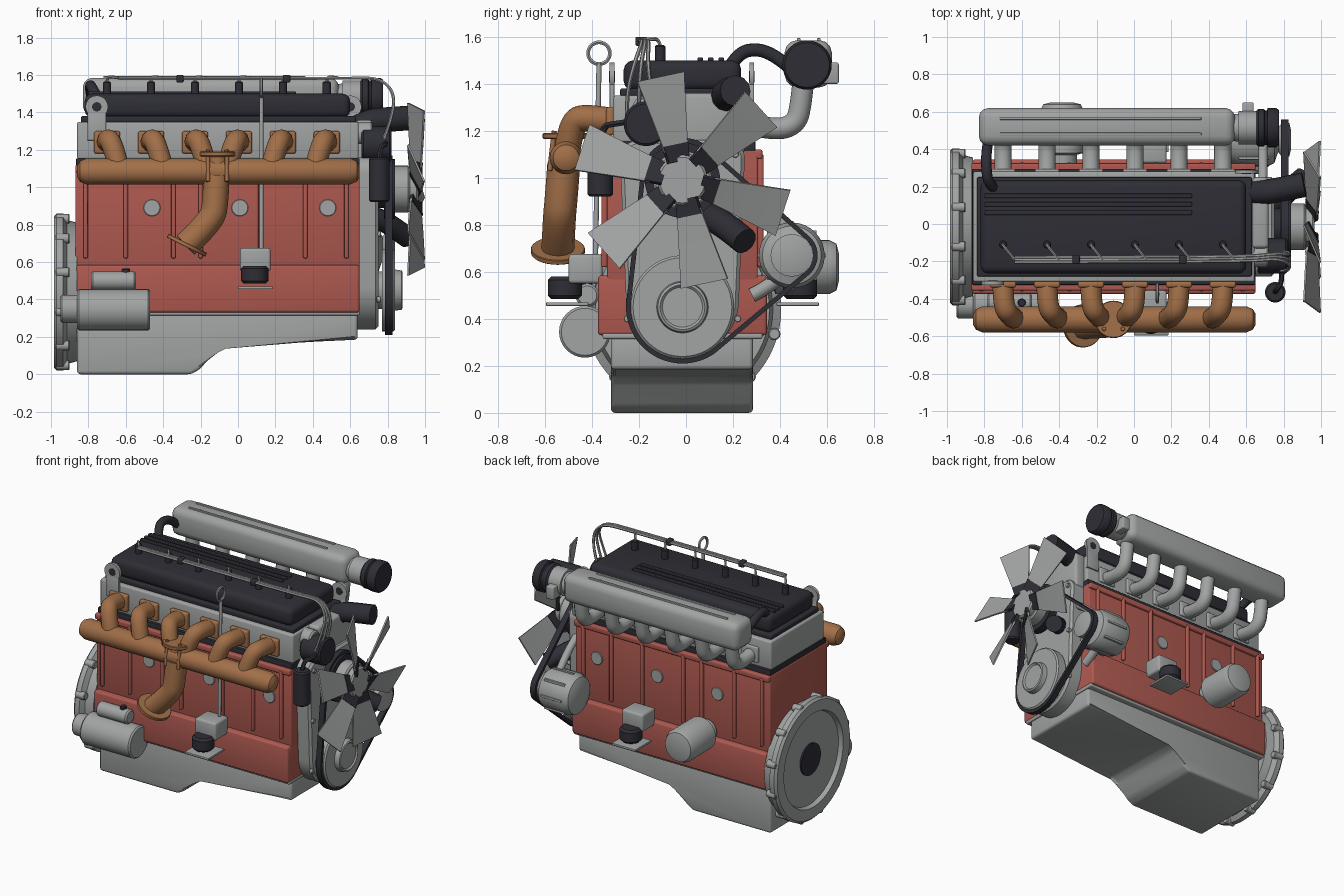
import bpy, bmesh, math
from mathutils import Vector as V

cube = bpy.data.objects.get("Cube")
if cube:
    bpy.data.objects.remove(cube, do_unlink=True)


def material(name, rgb):
    m = bpy.data.materials.new(name)
    m.use_nodes = True
    m.diffuse_color = (*rgb, 1)
    m.node_tree.nodes["Principled BSDF"].inputs["Base Color"].default_value = (*rgb, 1)
    return m


GREY = material("cast_grey", (.36, .37, .37))
RED = material("block_red", (.42, .1, .08))
BROWN = material("rusty_brown", (.36, .16, .065))
DARK = material("dark_rubber", (.027, .027, .036))
parts = []
CY = -.015          # centre line of the block
PORTS = [-.7 + .235 * i for i in range(6)]


def finish(name, bm, mat):
    bmesh.ops.recalc_face_normals(bm, faces=bm.faces)
    me = bpy.data.meshes.new(name)
    bm.to_mesh(me)
    bm.free()
    me.materials.append(mat)
    ob = bpy.data.objects.new(name, me)
    bpy.context.collection.objects.link(ob)
    parts.append(ob)
    return ob


def loft(name, rings, mat, loop=False, bevel=0):
    """Skin between closed rings of points; caps both ends unless looped."""
    bm = bmesh.new()
    rows = [[bm.verts.new(p) for p in ring] for ring in rings]
    n = len(rows[0])
    pairs = list(zip(rows, rows[1:])) + ([(rows[-1], rows[0])] if loop else [])
    for a, b in pairs:
        for i in range(n):
            j = (i + 1) % n
            bm.faces.new((a[i], a[j], b[j], b[i]))
    if not loop:
        bm.faces.new(rows[0])
        bm.faces.new(rows[-1])
    if bevel:
        bmesh.ops.bevel(bm, geom=bm.edges[:], offset=bevel, segments=3, profile=.5, affect='EDGES')
    return finish(name, bm, mat)


def box(name, lo, hi, mat, bevel=.008):
    ring = lambda z: [(lo[0], lo[1], z), (hi[0], lo[1], z), (hi[0], hi[1], z), (lo[0], hi[1], z)]
    return loft(name, [ring(lo[2]), ring(hi[2])], mat, bevel=bevel)


def lathe(name, start, axis, profile, mat, n=32):
    """Turn (distance, radius) pairs about an axis."""
    q = V(axis).to_track_quat('Z', 'Y')
    angles = [math.tau * i / n for i in range(n)]
    rings = [[V(start) + q @ V((r * math.cos(a), r * math.sin(a), t)) for a in angles]
             for t, r in profile]
    return loft(name, rings, mat)


def cyl(name, a, b, r, mat, chamfer=.01, n=32):
    d = V(b) - V(a)
    L, c = d.length, chamfer
    return lathe(name, a, d, [(0, r - c), (c, r), (L - c, r), (L, r - c)], mat, n)


def tube(name, pts, r, mat, closed=False):
    cu = bpy.data.curves.new(name, 'CURVE')
    cu.dimensions = '3D'
    cu.bevel_depth, cu.bevel_resolution, cu.use_fill_caps = r, 4 if r > .02 else 1, True
    s = cu.splines.new('NURBS')
    s.points.add(len(pts) - 1)
    for p, co in zip(s.points, pts):
        p.co = (*co, 1)
    s.order_u, s.resolution_u = 3, 8
    s.use_endpoint_u, s.use_cyclic_u = not closed, closed
    cu.materials.append(mat)
    ob = bpy.data.objects.new(name, cu)
    bpy.context.collection.objects.link(ob)
    parts.append(ob)


def wrap(circles, x, grow=0, n=72):
    """Outline around several (y, z, radius) circles, at a given x."""
    out = []
    for i in range(n):
        c, s = math.cos(math.tau * i / n), math.sin(math.tau * i / n)
        y, z, r = max(circles, key=lambda k: k[0] * c + k[1] * s + k[2])
        out.append((x, y + (r + grow) * c, z + (r + grow) * s))
    return out


# Block, skirt, ribs and core plugs
box("block", (-.87, CY - .32, .56), (.65, CY + .32, 1.12), RED)
box("block_skirt", (-.865, CY - .36, .33), (.65, CY + .36, .585), RED, .015)
for side in (-1, 1):
    y = CY + side * .32
    for x in (-.815, -.6, -.345, -.2, .12, .36, .58):
        box("block_rib", (x - .012, min(y, y + side * .025), .62), (x + .012, max(y, y + side * .025), 1.1), RED)
    box("block_top_rail", (-.87, y - .02, 1.08), (.65, y + .02, 1.12), RED)
    for x in (-.46, .01, .48):
        cyl("core_plug", (x, y - side * .02, .89), (x, y + side * .008, .89), .045, GREY, .003)

# Oil pan with a deep rear sump
pan = [(-.86, .33), (.64, .33), (.64, .185), (-.07, .155), (-.12, .13), (-.2, .03), (-.25, 0), (-.86, 0)]
loft("oil_pan", [[(x, y, z) for x, z in pan] for y in (CY - .305, CY + .3)], GREY, bevel=.018)
box("pan_rail", (-.865, CY - .34, .315), (.65, CY + .34, .34), GREY)

# Cylinder head and valve cover
box("head_gasket", (-.865, CY - .31, 1.11), (.65, CY + .31, 1.155), DARK, .004)
box("cylinder_head", (-.86, CY - .295, 1.15), (.645, CY + .295, 1.35), GREY, .012)
box("valve_cover_flange", (-.84, CY - .265, 1.345), (.63, CY + .265, 1.38), DARK)
box("valve_cover", (-.82, CY - .25, 1.37), (.6, CY + .25, 1.5), DARK, .04)
for y in (.06, .105, .15):
    box("cover_rib", (-.8, y - .012, 1.49), (.31, y + .012, 1.512), DARK, .005)

# Injectors and fuel lines
for x in PORTS:
    cyl("injector_cap", (x, -.11, 1.48), (x, -.11, 1.565), .022, DARK, .006, 16)
    tube("injector_line", [(x, -.11, 1.56), (x, -.115, 1.59), (x + .03, -.15, 1.59), (x + .06, -.19, 1.585)], .008, GREY)
for k in range(3):
    d = .013 * (k - 1)
    tube("fuel_line", [(-.64, -.19 + d, 1.582), (.6, -.19 + d, 1.582), (.76, -.17 + d, 1.585),
                       (.84, -.19 + 2 * d, 1.5), (.82, -.2 + 4 * d, 1.36), (.78, -.2 + 4 * d, 1.26)], .009, GREY)
for x in (-.31, .26):
    box("line_clip", (x - .02, -.215, 1.56), (x + .02, -.165, 1.6), DARK)
cyl("fuel_pump", (.66, -.17, 1.23), (.82, -.17, 1.23), .095, DARK)
cyl("pump_neck", (.63, -.17, 1.29), (.72, -.17, 1.29), .06, GREY)
tube("pump_hose", [(.78, -.17, 1.25), (.8, -.3, 1.23), (.755, -.36, 1.22), (.755, -.365, 1.12)], .014, DARK)
cyl("fuel_filter", (.755, -.365, .92), (.755, -.365, 1.16), .055, DARK)

# Intake manifold, throttle and breather
box("intake_plenum", (-.83, .42, 1.385), (.54, .62, 1.585), GREY, .05)
for y in (.48, .565):
    box("plenum_rib", (-.72, y - .008, 1.57), (.36, y + .008, 1.594), GREY, .004)
for x in PORTS:
    tube("intake_runner", [(x, .26, 1.23), (x, .38, 1.2), (x, .47, 1.23), (x, .49, 1.32), (x, .5, 1.42)], .046, GREY)
    box("intake_flange", (x - .065, .27, 1.18), (x + .065, .295, 1.29), GREY)
lathe("throttle_neck", (.52, .515, 1.48), (1, 0, 0), [(0, .07), (.04, .075), (.04, .09), (.14, .09)], GREY)
box("throttle_lever", (.58, .54, 1.4), (.64, .65, 1.49), GREY)
lathe("intake_hose", (.655, .515, 1.48), (1, 0, 0),
      [(0, .09), (.01, .1), (.04, .1), (.045, .092), (.055, .092), (.06, .105), (.105, .105), (.12, .095)], DARK)
tube("breather_hose", [(-.74, .18, 1.46), (-.78, .22, 1.53), (-.79, .3, 1.55), (-.79, .38, 1.52), (-.78, .44, 1.47)], .028, DARK)

# Exhaust manifold
lathe("exhaust_log", (-.86, -.51, 1.085), (1, 0, 0), [(0, .03), (.015, .055), (.05, .07), (1.46, .07), (1.495, .055), (1.51, .03)], BROWN)
for x in PORTS:
    dx = .07 if x < 0 else -.07
    box("exhaust_flange", (x - .07, CY - .325, 1.18), (x + .07, CY - .29, 1.3), BROWN, .012)
    tube("exhaust_runner", [(x, -.31, 1.24), (x, -.42, 1.26), (x + dx * .4, -.49, 1.24), (x + dx, -.51, 1.08)], .056, BROWN)
cyl("exhaust_top_flange", (-.11, -.51, 1.165), (-.11, -.51, 1.19), .1, BROWN, .004)
cyl("exhaust_riser", (-.11, -.52, .98), (-.11, -.51, 1.17), .055, BROWN)
for x in (-.16, -.06):
    cyl("flange_bolt", (x, -.58, 1.03), (x, -.56, 1.2), .011, BROWN, .002, 12)
tube("exhaust_downpipe", [(-.115, -.52, 1.06), (-.12, -.53, .92), (-.14, -.54, .82), (-.28, -.545, .69)], .07, BROWN)
cyl("exhaust_outlet_flange", (-.268, -.545, .7), (-.278, -.545, .68), .115, BROWN, .003)

# Flywheel housing with bolt bosses
HZ = .44
lathe("flywheel_housing", (-.985, CY, HZ), (1, 0, 0),
      [(.03, .01), (.03, .32), (0, .33), (0, .405), (.015, .42), (.05, .42), (.07, .385), (.125, .37)], GREY, 64)
lathe("crank_bore", (-.965, CY, HZ), (1, 0, 0), [(0, .11), (.02, .11)], DARK)
for i in range(12):
    a = math.tau * (i + .5) / 12
    y, z = CY + .405 * math.cos(a), HZ + .405 * math.sin(a)
    cyl("housing_boss", (-.975, y, z), (-.9, y, z), .026, GREY, .005, 12)

# Starter motor and oil filter
cyl("starter_motor", (-.86, -.43, .345), (-.47, -.43, .345), .11, GREY)
cyl("starter_nose", (-.95, -.43, .35), (-.85, -.43, .35), .075, GREY)
cyl("starter_solenoid", (-.785, -.42, .5), (-.545, -.42, .5), .05, GREY)
cyl("starter_terminal", (-.6, -.42, .53), (-.6, -.42, .565), .022, DARK, .004, 12)
lathe("oil_filter", (-.385, .32, .62), (0, 1, 0), [(0, .08), (.05, .08), (.06, .115), (.29, .115), (.32, .1), (.33, .06)], GREY)

# Engine mounts on both sides
for s in (-1, 1):
    span = lambda a, b: sorted((CY + s * a, CY + s * b))
    (y0, y1), (p0, p1) = span(.34, .485), span(.4, .58)
    box("mount_bracket", (.01, y0, .55), (.175, y1, .675), GREY, .015)
    cyl("mount_rubber", (.09, CY + s * .5, .485), (.09, CY + s * .5, .58), .073, DARK, .015)
    box("mount_plate", (0, p0, .455), (.185, p1, .47), GREY, .003)

# Dipstick and lifting eyes
cyl("dipstick_tube", (.125, -.385, .66), (.125, -.37, 1.49), .011, GREY, .002, 12)
tube("dipstick_ring", [(.125, -.37 + .05 * math.cos(a * math.pi / 4), 1.53 + .05 * math.sin(a * math.pi / 4)) for a in range(8)],
     .009, GREY, True)
for x, y in ((-.755, -.315), (.6, .28)):
    box("lifting_bracket", (x - .05, y - .01, 1.25), (x + .05, y + .01, 1.4), GREY, .004)
    c = V((x, y - .01, 1.43))
    lathe("lifting_eye", c, (0, 1, 0), [(0, .06), (.02, .06)], GREY)
    lathe("lifting_hole", c - V((0, .002, 0)), (0, 1, 0), [(0, .025), (.024, .025)], DARK)

# Timing cover and front housing
cover = [(CY, .48, .24), (-.2, 1.08, .08), (.17, 1.08, .08)]
loft("timing_cover", [wrap(cover, .64), wrap(cover, .735), wrap(cover, .75, -.015)], GREY)
box("front_housing", (.63, -.13, 1.1), (.72, .25, 1.36), GREY, .02)
for y, z in ((-.25, .4), (.22, .4), (-.24, .75), (.22, .75), (-.23, 1.1), (.21, 1.1)):
    cyl("cover_bolt", (.74, y, z), (.765, y, z), .015, GREY, .003, 12)

# Pulleys, belt and alternator
crank, pump, alt = (CY, .45, .22), (CY, .99, .16), (.45, .67, .09)
lathe("crank_pulley", (.74, *crank[:2]), (1, 0, 0),
      [(0, .1), (.03, .1), (.03, .22), (.09, .22), (.1, .21), (.1, .11), (.135, .105), (.14, .095), (.13, .085)], GREY, 48)
lathe("pump_pulley", (.74, *pump[:2]), (1, 0, 0), [(0, .1), (.04, .1), (.04, .16), (.1, .16)], DARK, 48)
lathe("alternator_pulley", (.76, *alt[:2]), (1, 0, 0), [(0, .05), (.03, .09), (.07, .09), (.08, .05)], GREY)
track = [crank, pump, alt]
loft("belt", [wrap(track, .785), wrap(track, .785, .02), wrap(track, .825, .02), wrap(track, .825)], DARK, loop=True)
lathe("alternator", (.5, *alt[:2]), (1, 0, 0),
      [(0, .08), (.02, .125), (.06, .14), (.22, .14), (.25, .125), (.265, .08), (.28, .05)], GREY)
for i in range(8):
    a = math.tau * i / 8
    y, z = alt[0] + .138 * math.cos(a), alt[1] + .138 * math.sin(a)
    box("alternator_fin", (.56, y - .008, z - .008), (.72, y + .008, z + .008), GREY, .002)
tube("alternator_bracket", [(.69, .2, .98), (.69, .34, .9), (.69, .43, .78)], .025, GREY)
tube("alternator_lower_bracket", [(.66, .28, .5), (.66, .38, .55), (.66, .44, .62)], .03, GREY)

# Coolant hoses
tube("upper_hose", [(.62, .17, 1.31), (.7, .17, 1.35), (.76, .18, 1.36), (.91, .21, 1.37)], .066, DARK)
tube("lower_hose", [(.72, .1, .84), (.78, .13, .82), (.84, .19, .78), (.91, .25, .73)], .058, DARK)

# Fan with six pitched blades
cyl("fan_clutch", (.83, *pump[:2]), (.92, *pump[:2]), .125, GREY)
cyl("fan_hub", (.91, *pump[:2]), (.965, *pump[:2]), .107, GREY)
for i in range(6):
    a = math.radians(42 + 60 * i)
    out, side = V((0, math.cos(a), math.sin(a))), V((0, -math.sin(a), math.cos(a)))

    def section(r, w, pitch, thick):
        chord = side * math.cos(pitch) + V((math.sin(pitch), 0, 0))
        nrm = out.cross(chord)
        mid = V((.952, *pump[:2])) + out * r
        return [mid + chord * u * w / 2 + nrm * v * thick for u, v in ((-1, -1), (1, -1), (1, 1), (-1, 1))]
    loft("fan_blade", [section(.09, .1, .5, .005), section(.27, .16, .45, .005), section(.45, .22, .4, .005)], GREY)
    loft("blade_arm", [section(.08, .1, .5, .01), section(.155, .12, .48, .01)], DARK)

# Turn curves into meshes and shade
bpy.ops.object.select_all(action='DESELECT')
for ob in parts:
    ob.select_set(True)
bpy.context.view_layer.objects.active = next(o for o in parts if o.type == 'CURVE')
bpy.ops.object.convert(target='MESH')
bpy.ops.object.shade_smooth_by_angle(angle=math.radians(35))
